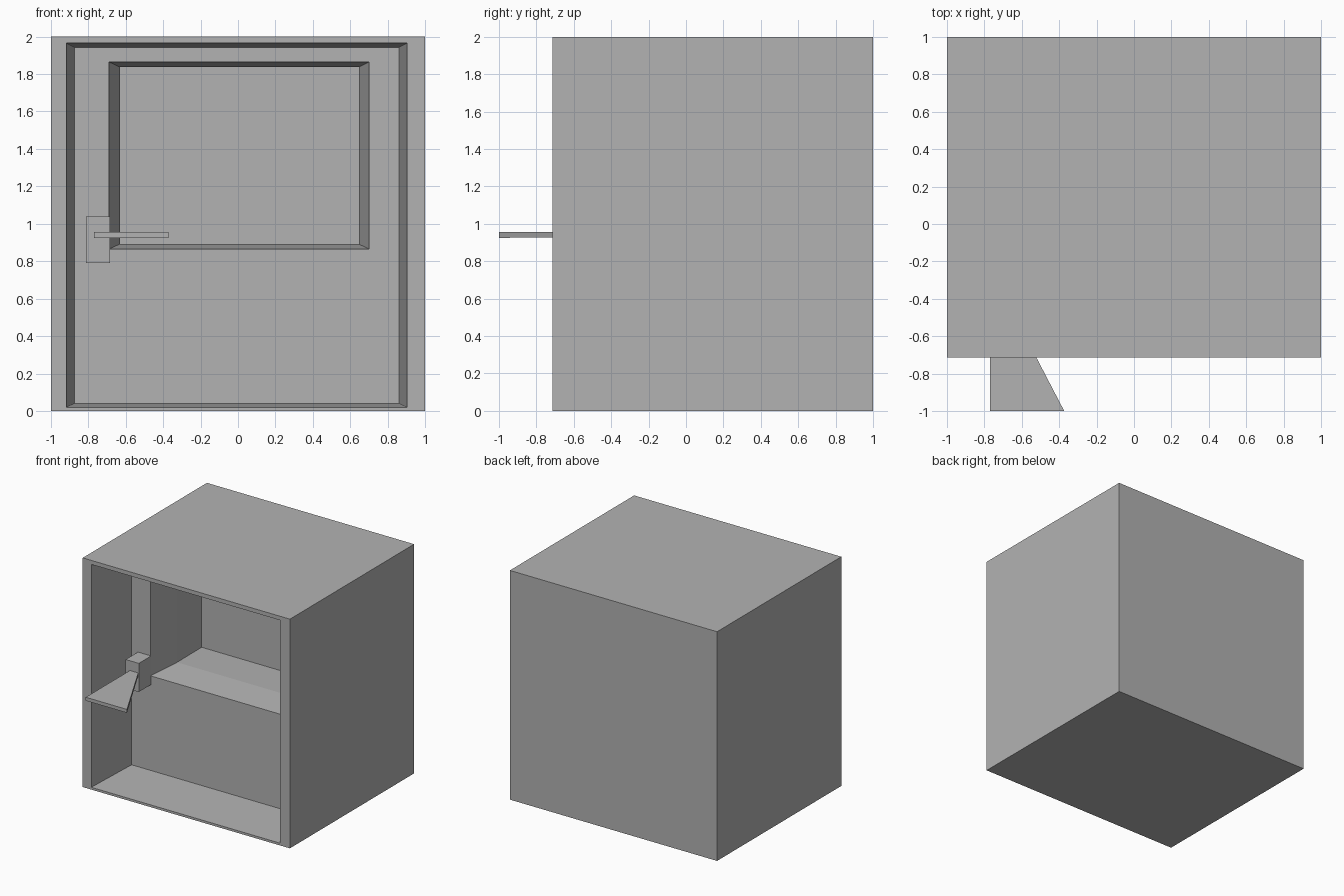
import bpy
import bmesh

cube = bpy.data.objects.get("Cube")
if cube:
    bpy.data.objects.remove(cube, do_unlink=True)

# One plain grey for everything
GREY = (0.448, 0.448, 0.448, 1.0)
grey = bpy.data.materials.new("plain_grey")
grey.use_nodes = True
grey.diffuse_color = GREY
grey.node_tree.nodes["Principled BSDF"].inputs["Base Color"].default_value = GREY


def finish(name, bm):
    """Turn a closed bmesh into a flat-shaded grey object."""
    bmesh.ops.recalc_face_normals(bm, faces=bm.faces[:])
    mesh = bpy.data.meshes.new(name)
    bm.to_mesh(mesh)
    bm.free()
    mesh.materials.append(grey)
    obj = bpy.data.objects.new(name, mesh)
    bpy.context.collection.objects.link(obj)
    return obj


def loft(name, sections):
    """Skin rectangles (y, left, right, bottom, top) in order and cap both ends."""
    bm = bmesh.new()
    rings = [[bm.verts.new(p) for p in ((l, y, b), (r, y, b), (r, y, t), (l, y, t))]
             for y, l, r, b, t in sections]
    for a, c in zip(rings, rings[1:]):
        for i in range(4):
            j = (i + 1) % 4
            bm.faces.new((a[i], a[j], c[j], c[i]))
    bm.faces.new(rings[0])
    bm.faces.new(rings[-1])
    return finish(name, bm)


FRONT, DOOR = -0.713, -0.22

# Box with a tapered doorway recess and a window recess inside it
loft("door_block", [
    (1.0, -1.0, 1.0, 0.0, 2.0),
    (FRONT, -1.0, 1.0, 0.0, 2.0),
    (FRONT, -0.917, 0.903, 0.02, 1.965),
    (DOOR, -0.873, 0.86, 0.04, 1.943),
    (DOOR, -0.69, 0.70, 0.865, 1.865),
    (0.06, -0.63, 0.645, 0.892, 1.837),
    (0.42, -0.645, 0.66, 0.882, 1.848),
])

# Handle mounting plate, standing on the recessed door
loft("handle_plate", [
    (DOOR, -0.812, -0.685, 0.79, 1.04),
    (-0.39, -0.812, -0.685, 0.79, 1.04),
])

# Flat handle lever, widening towards the front
loft("handle_lever", [
    (-0.39, -0.77, -0.69, 0.93, 0.955),
    (-1.0, -0.77, -0.372, 0.925, 0.955),
])
